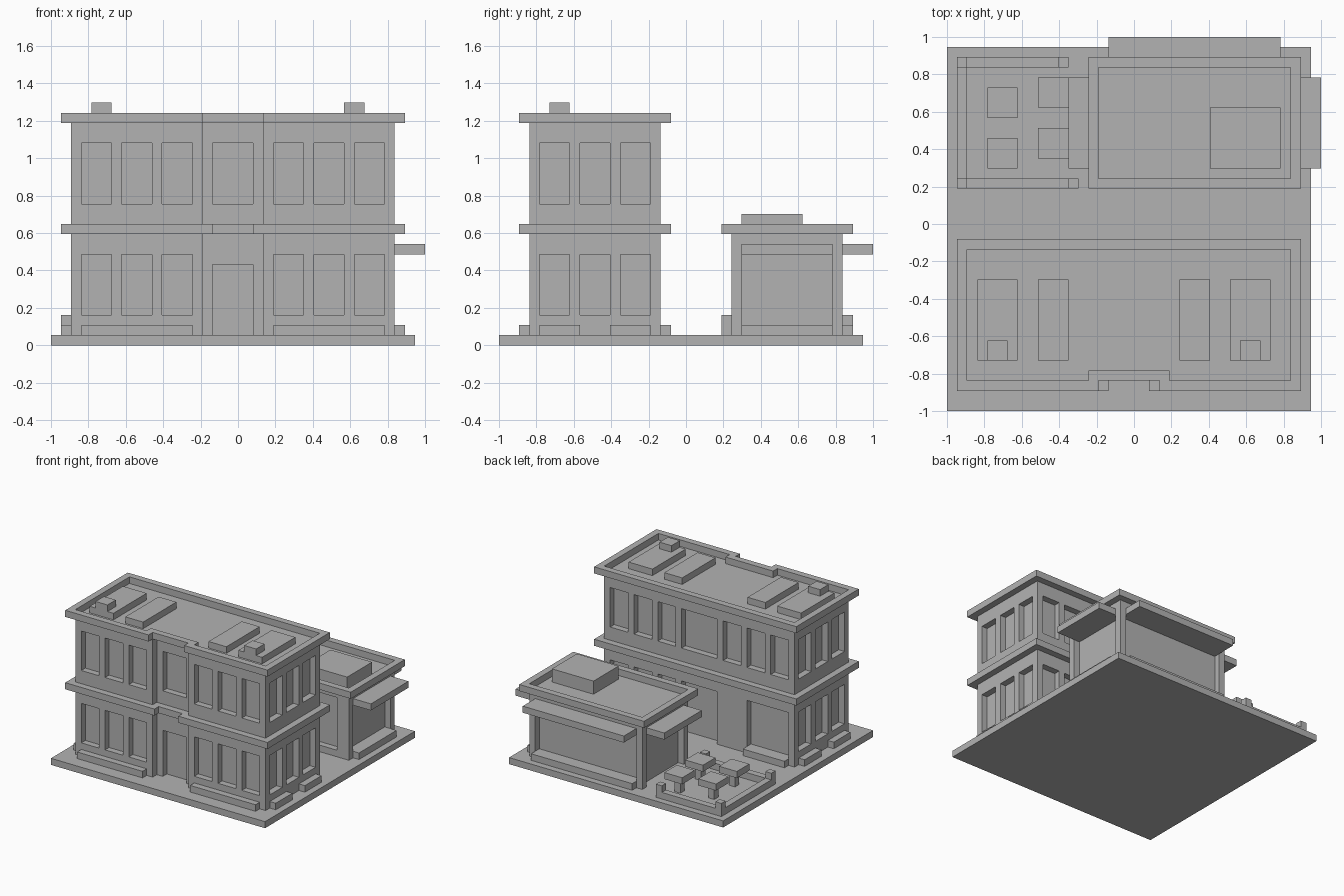
import bpy, bmesh

if "Cube" in bpy.data.objects:
    bpy.data.objects.remove(bpy.data.objects["Cube"])

U = 2 / 37  # one building block unit

stone = bpy.data.materials.new("stone_grey")
stone.use_nodes = True
GREY = (0.45, 0.45, 0.45, 1)
stone.diffuse_color = GREY
stone.node_tree.nodes["Principled BSDF"].inputs["Base Color"].default_value = GREY


def blocks(name, *boxes):
    """One object from boxes given as x0, x1, y0, y1, z0, z1 in block units."""
    bm = bmesh.new()
    for x0, x1, y0, y1, z0, z1 in boxes:
        for v in bmesh.ops.create_cube(bm, size=1)["verts"]:
            v.co.x = (x0 if v.co.x < 0 else x1) * U - 1
            v.co.y = (y0 if v.co.y < 0 else y1) * U - 1
            v.co.z = (z0 if v.co.z < 0 else z1) * U
    mesh = bpy.data.meshes.new(name)
    bm.to_mesh(mesh)
    bm.free()
    mesh.materials.append(stone)
    obj = bpy.data.objects.new(name, mesh)
    bpy.context.scene.collection.objects.link(obj)
    return obj


def carve(obj, *boxes):
    """Cut box recesses out of an object, then drop the cutter."""
    cutter = blocks("cutter", *boxes)
    cutter.hide_render = True
    mod = obj.modifiers.new("recesses", "BOOLEAN")
    mod.object, mod.solver = cutter, "EXACT"
    bpy.context.view_layer.update()
    graph = bpy.context.evaluated_depsgraph_get()
    mesh = bpy.data.meshes.new_from_object(obj.evaluated_get(graph))
    obj.modifiers.clear()
    obj.data = mesh
    bpy.data.objects.remove(cutter)


def ring(x0, x1, y0, y1, z):
    """Three sides of a cornice, leaving the front open."""
    return [(x0, x1, y1 - 1, y1, z, z + 1),
            (x0, x0 + 1, y0, y1 - 1, z, z + 1),
            (x1 - 1, x1, y0, y1 - 1, z, z + 1)]


D = 0.97  # recess depth
blocks("ground_slab", (0, 36, 0, 36, 0, 1))

# Main building with a recessed entrance bay
main = blocks("main_building", (2, 34, 3, 16, 1, 22))
carve(main, (15, 21, 2, 4, 0, 23))
side_xs = (3, 7, 11, 22, 26, 30)
cuts = [(16, 20, 3.5, 4 + D, 0.9, 8), (16, 20, 3.5, 4 + D, 14, 20),
        (15, 21, 16 - D, 17, 14, 20), (15, 21, 16 - D, 17, 0.9, 9),
        (3, 10, 16 - D, 17, 2, 9)]
for z in (3, 14):
    for x in side_xs:
        cuts.append((x, x + 3, 2, 3 + D, z, z + 6))
        if z > 3 or x > 21:
            cuts.append((x, x + 3, 16 - D, 17, z, z + 6))
    for y in (4, 8, 12):
        cuts.append((1, 2 + D, y, y + 3, z, z + 6))
        cuts.append((34 - D, 35, y, y + 3, z, z + 6))
carve(main, *cuts)

# Cornices, stepping back at the entrance
blocks("middle_cornice", *ring(1, 35, 2, 17, 11),
       (2, 16, 2, 3, 11, 12), (20, 34, 2, 3, 11, 12), (15, 21, 3, 4, 11, 12))
blocks("top_cornice", *ring(1, 35, 2, 17, 22),
       (2, 15, 2, 3, 22, 23), (21, 34, 2, 3, 22, 23), (14, 22, 3, 4, 22, 23))

# Roof equipment
blocks("roof_panels", *[(a, b, 5, 13, 22, 23)
                        for a, b in ((3, 7), (9, 12), (23, 26), (28, 32))])
blocks("roof_vents", (4, 6, 5, 7, 23, 24), (29, 31, 5, 7, 23, 24))

# Planters around the main building
planters = [(3, 14, 2, 3, 1, 2), (22, 33, 2, 3, 1, 2), (3, 10, 16, 17, 1, 2)]
for x in (1, 34):
    planters += [(x, x + 1, 4, 8, 1, 2), (x, x + 1, 11, 15, 1, 2)]
blocks("planters", *planters)

# Rear annex with shop windows, awnings and roof unit
annex = blocks("annex", (15, 34, 23, 34, 1, 11))
carve(annex, (16, 33, 34 - D, 35, 2, 10), (34 - D, 35, 24, 33, 2, 10),
      (14, 15 + D, 24, 33, 0.9, 10), (17, 32, 22, 23 + D, 2, 10))
blocks("annex_cornice", *ring(14, 35, 22, 35, 11), (15, 34, 22, 23, 11, 12))
blocks("annex_roof_unit", (26, 33, 24, 30, 11, 13))
blocks("awnings", (16, 33, 34 - D, 37, 9, 10), (34 - D, 37, 24, 33, 9, 10),
       (12, 15 + D, 24, 33, 9, 10))
blocks("annex_planters", (16, 33, 34, 35, 1, 2), (34, 35, 24, 33, 1, 2))

# Patio wall, posts and tables
blocks("patio_wall", (1, 2, 23, 34, 1, 2),
       (2, 11, 34, 35, 1, 2), (2, 12, 22, 23, 1, 2))
blocks("patio_posts", *[(x, x + 1, y, y + 1, 1, 3)
                        for x, y in ((1, 22), (1, 34), (11, 34), (12, 22))])
tables = []
for x, y in ((4, 29), (4, 24), (9, 30), (9, 25)):
    tables += [(x, x + 3, y, y + 3, 3, 4), (x + 1, x + 2, y + 1, y + 2, 1, 3)]
blocks("patio_tables", *tables)
